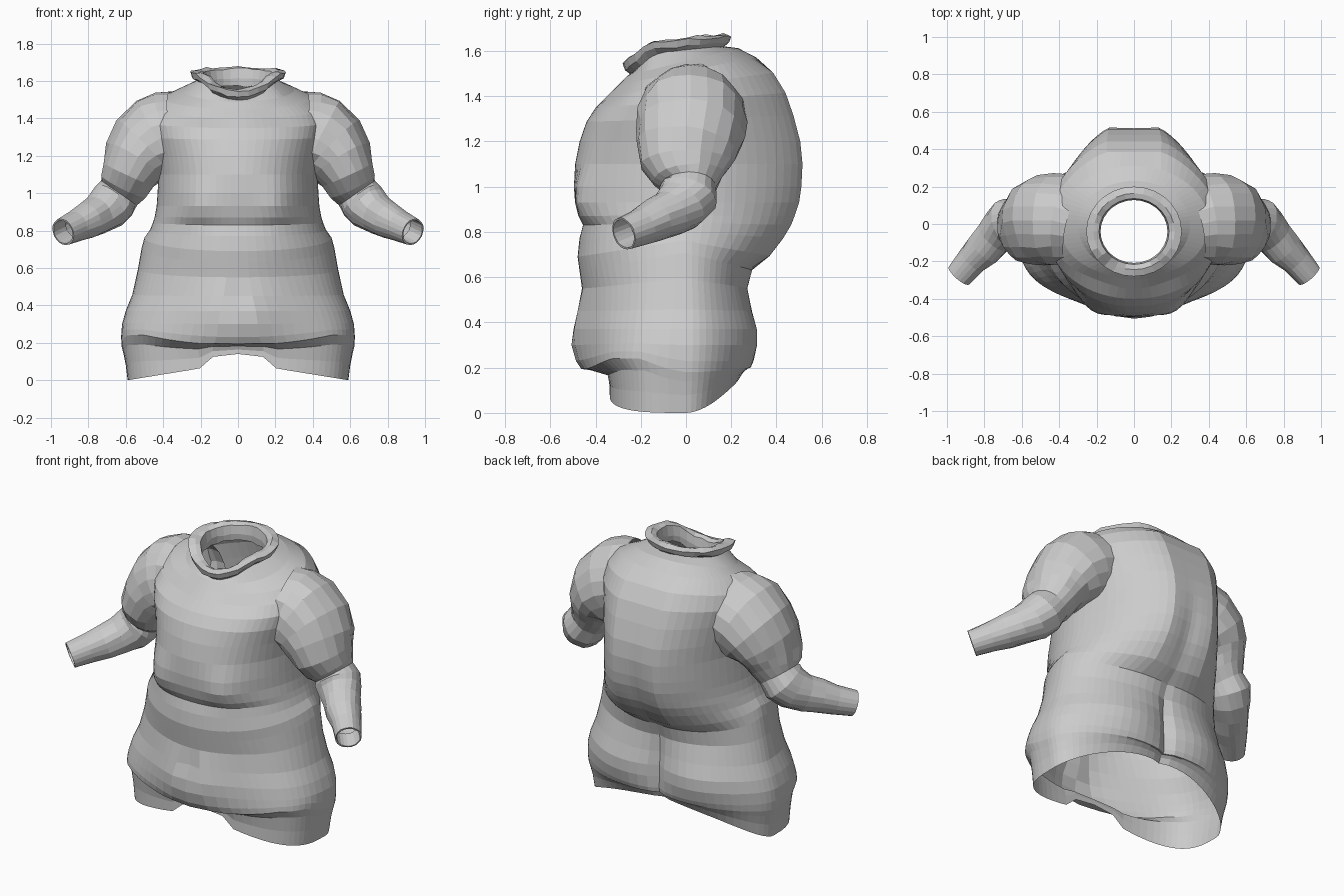
import bpy, bmesh, math, random
from mathutils import Vector

random.seed(4)
if "Cube" in bpy.data.objects:
    bpy.data.objects.remove(bpy.data.objects["Cube"])

grey = bpy.data.materials.new("plain grey")
grey.use_nodes = True
grey.diffuse_color = (0.6, 0.6, 0.6, 1)
grey.node_tree.nodes["Principled BSDF"].inputs["Base Color"].default_value = (0.6, 0.6, 0.6, 1)


def loft(name, rings):
    """Skin a list of closed rings of points, leaving both ends open."""
    bm = bmesh.new()
    rows = [[bm.verts.new(p) for p in ring] for ring in rings]
    for a, b in zip(rows, rows[1:]):
        for i in range(len(a)):
            j = (i + 1) % len(a)
            bm.faces.new((a[i], a[j], b[j], b[i]))
    bmesh.ops.recalc_face_normals(bm, faces=bm.faces)
    mesh = bpy.data.meshes.new(name)
    bm.to_mesh(mesh)
    bm.free()
    mesh.materials.append(grey)
    obj = bpy.data.objects.new(name, mesh)
    bpy.context.collection.objects.link(obj)
    return obj


def bump(x, z, cx, cz, rx, rz):
    return math.exp(-((x - cx) / rx) ** 2 - ((z - cz) / rz) ** 2)


def power(v, p):
    return math.copysign(abs(v) ** p, v)


def neck_height(y):
    """Neckline: nearly level behind, dropping steeply in front."""
    return 1.645 + 0.1 * y + 0.9 * min(0, y + 0.15)


def hem_height(x, y):
    """Lower edge: arched in the middle, lowest at the outer thighs."""
    x = abs(x)
    t = min(1, max(0, (x - 0.1) / 0.12))
    front = 0.14 - 0.08 * t * t * (3 - 2 * t) - 0.06 * max(0, (x - 0.22) / 0.37)
    back = 0.16 * (max(y, 0) / 0.24) ** 1.8
    return front if y < 0 else max(back, front * 0.5)


# Torso rings: height, half width, front, back, tilt, front squareness
profile = [
    (0.00, 0.59, -0.34, 0.24, 0, 3.2), (0.08, 0.60, -0.34, 0.26, 0, 3.2),
    (0.14, 0.612, -0.35, 0.28, 0, 3.2), (0.18, 0.622, -0.41, 0.29, 0, 3),
    (0.23, 0.625, -0.42, 0.30, 0, 2.8), (0.30, 0.62, -0.42, 0.31, 0, 2.7),
    (0.37, 0.60, -0.42, 0.31, 0, 2.6), (0.45, 0.565, -0.42, 0.295, 0, 2.4),
    (0.55, 0.535, -0.43, 0.28, 0, 2.2), (0.63, 0.515, -0.46, 0.30, 0, 2.1),
    (0.69, 0.50, -0.475, 0.37, 0, 2.1), (0.77, 0.47, -0.47, 0.43, 0, 2.1),
    (0.83, 0.455, -0.455, 0.465, 0, 2.1), (0.87, 0.445, -0.475, 0.48, 0, 2.1),
    (0.93, 0.435, -0.49, 0.50, 0, 2), (1.00, 0.43, -0.495, 0.51, 0, 2),
    (1.10, 0.425, -0.49, 0.515, 0, 2), (1.20, 0.435, -0.47, 0.505, 0, 2.1),
    (1.30, 0.455, -0.44, 0.475, 0.03, 2.2), (1.38, 0.475, -0.40, 0.44, 0.08, 2.1),
    (1.45, 0.46, -0.35, 0.385, 0.14, 2), (1.51, 0.40, -0.30, 0.31, 0.2, 2),
    (1.555, 0.30, -0.26, 0.23, 0.25, 2), (1.60, 0.215, -0.235, 0.16, 0, 2),
]
SIDES = 68
rings = []
for level, (h, w, front, back, tilt, square) in enumerate(profile):
    ring = []
    hump = 0.65 < h < 1.5
    for i in range(SIDES):
        a = math.tau * i / SIDES
        s, c = math.sin(a), -math.cos(a)
        p = 2 / square if c < 0 else 2 / 1.75 if hump else 1
        x = w * power(s, p)
        y = power(c, p) * (back if c > 0 else -front)
        if hump and c > 0:
            # flattened crown of the rounded back
            y = min(y * 1.09, back)
        z = h + tilt * y
        if h < 0.2:
            hem = hem_height(x, y)
            z = hem + h * (1 - hem / 0.2)
        # waist crease and belly fold climb toward the sides
        z += 0.08 * (1 - abs(c)) * math.exp(-((h - 0.65) / 0.13) ** 2)
        if c < 0 < h:
            z += 0.06 * min(1, (x / 0.5) ** 2, -3 * c) * math.exp(-((h - 0.18) / 0.08) ** 2)
        if level == len(profile) - 1:
            z = neck_height(y) - 0.04
        if c < 0:
            # belly, breasts, navel and collarbone hollow
            if h > 0.15:
                y -= 0.09 * bump(x, z, 0, 0.34, 0.25, 0.2)
            low = 0.08 if z < 0.93 else 0.14
            y -= 0.045 * bump(abs(x), z, 0.23, 0.93, 0.11, low)
            y += 0.03 * bump(x, z, 0, 0.42, 0.03, 0.05)
            y += 0.02 * bump(abs(x), z, 0.2, 1.42, 0.14, 0.04)
        else:
            # cleft, buttocks and spine groove
            y -= 0.03 * bump(x, z, 0, 0.35, 0.03, 0.22)
            y -= 0.03 * bump(x, z, 0, 0.35, 0.11, 0.22)
            y += 0.03 * bump(abs(x), z, 0.3, 0.34, 0.2, 0.16)
            y -= 0.015 * bump(x, z, 0, 0.85, 0.06, 0.2)
        ring.append((x, y, z))
    rings.append(ring)
loft("torso", rings)

# Rolled collar: scale of the neck ring and height offset
collar = []
for s, dz in ((1.0, -0.045), (1.15, -0.025), (1.2, 0.005), (1.02, 0.015), (0.88, 0.005), (0.84, -0.05), (0.86, -0.09)):
    ring = []
    for i in range(28):
        a = math.tau * i / 28
        y = -0.04 - 0.2 * math.cos(a)
        ys = -0.04 - 0.2 * s * math.cos(a)
        jitter = random.uniform(-0.006, 0.006)
        ring.append((0.213 * s * math.sin(a), ys, neck_height(y) + dz + jitter))
    collar.append(ring)
loft("collar", collar)

# Arm path from the shoulder to the cuff: centre, radius, depth factor
arm = [
    (0.29, 0.00, 1.335, 0.22, 1), (0.36, 0.02, 1.31, 0.24, 1),
    (0.43, 0.02, 1.285, 0.245, 1), (0.50, 0.02, 1.235, 0.215, 1.12), (0.55, 0.005, 1.17, 0.18, 1.25),
    (0.585, 0.0, 1.10, 0.15, 1.35), (0.61, 0.01, 1.04, 0.135, 1.2), (0.635, 0.015, 1.00, 0.115, 1.05),
    (0.665, 0.01, 0.96, 0.125, 1.05), (0.70, -0.02, 0.92, 0.12, 1), (0.75, -0.07, 0.885, 0.105, 1),
    (0.805, -0.135, 0.855, 0.098, 1), (0.865, -0.195, 0.825, 0.082, 1), (0.935, -0.275, 0.792, 0.074, 1),
]
shapes = []
for k, (x, y, z, r, depth) in enumerate(arm):
    before, after = arm[max(k - 1, 0)], arm[min(k + 1, len(arm) - 1)]
    along = (Vector(after[:3]) - Vector(before[:3])).normalized()
    u = along.cross(Vector((0, 1, 0))).normalized()
    shapes.append((Vector((x, y, z)), u, along.cross(u) * depth, r))
end, u, v, r = shapes[-1]
shapes += [(end, u, v, r * 0.88), (end - along * 0.1, u, v, r * 0.85)]
for side, mirror in (("left", 1), ("right", -1)):
    random.seed(9)
    rings = []
    for p, u, v, r in shapes:
        ring = []
        for i in range(20):
            a = math.tau * i / 20
            rr = r * random.uniform(0.965, 1.035)
            q = p + u * rr * math.cos(a) + v * rr * math.sin(a)
            ring.append((q.x * mirror, q.y, q.z))
        rings.append(ring)
    loft(side + "_arm", rings)
